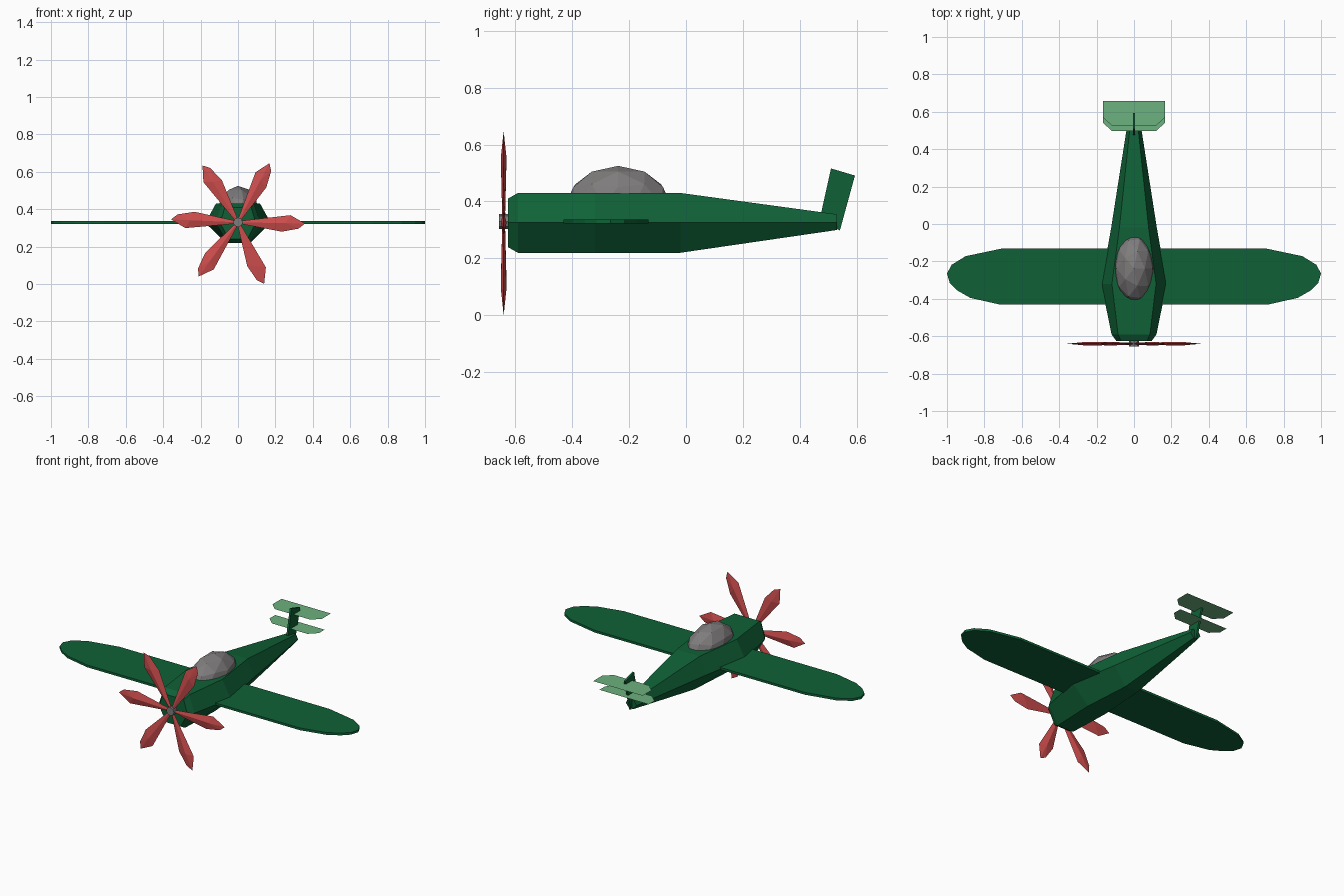
import bpy, bmesh, math
from mathutils import Matrix, Vector

if "Cube" in bpy.data.objects:
    bpy.data.objects.remove(bpy.data.objects["Cube"])


def material(name, rgb):
    m = bpy.data.materials.new(name)
    m.diffuse_color = (*rgb, 1)
    m.use_nodes = True
    m.node_tree.nodes["Principled BSDF"].inputs["Base Color"].default_value = m.diffuse_color
    return m


GREEN = material("dark green", (0.005, 0.12, 0.038))
PALE = material("pale green", (0.15, 0.44, 0.21))
RED = material("propeller red", (0.62, 0.075, 0.075))
GREY = material("canopy grey", (0.21, 0.20, 0.20))


def make(name, bm, mat):
    if name not in ("upper_tailplane", "lower_tailplane"):
        bmesh.ops.recalc_face_normals(bm, faces=bm.faces[:])
    me = bpy.data.meshes.new(name)
    bm.to_mesh(me)
    bm.free()
    me.materials.append(mat)
    ob = bpy.data.objects.new(name, me)
    bpy.context.collection.objects.link(ob)
    return ob


def plate(name, pts, thickness, mat):
    """Extrude an outline of 3D points along a vector."""
    bm = bmesh.new()
    f = bm.faces.new([bm.verts.new(p) for p in pts])
    ext = bmesh.ops.extrude_face_region(bm, geom=[f], use_keep_orig=True)
    vs = [g for g in ext["geom"] if isinstance(g, bmesh.types.BMVert)]
    bmesh.ops.translate(bm, verts=vs, vec=Vector(thickness))
    return make(name, bm, mat)


# Fuselage: six-sided sections (y, mid, top, bottom half-widths, top z, bottom z)
sections = [
    (-0.625, 0.095, 0.070, 0.050, 0.41, 0.24),
    (-0.59, 0.12, 0.085, 0.055, 0.43, 0.22),
    (-0.32, 0.175, 0.118, 0.065, 0.43, 0.22),
    (-0.02, 0.122, 0.078, 0.045, 0.43, 0.22),
    (0.53, 0.036, 0.020, 0.014, 0.355, 0.30),
]
bm = bmesh.new()
rings = []
for y, mid, top, bot, zt, zb in sections:
    ring = [(mid, 0.327), (top, zt), (-top, zt), (-mid, 0.327), (-bot, zb), (bot, zb)]
    rings.append([bm.verts.new((x, y, z)) for x, z in ring])
for a, b in zip(rings, rings[1:]):
    for i in range(6):
        j = (i + 1) % 6
        bm.faces.new((a[i], a[j], b[j], b[i]))
bm.faces.new(rings[0])
bm.faces.new(rings[-1])
make("fuselage", bm, GREEN)

# Wing: one plate with mirrored rounded tips
tip = [(0.72, -0.43), (0.875, -0.395), (0.945, -0.355), (0.985, -0.315),
       (1.0, -0.265), (0.975, -0.218), (0.9, -0.172), (0.71, -0.132)]
outline = tip + [(-x, y) for x, y in reversed(tip)]
plate("wing", [(x, y, 0.322) for x, y in outline], (0, 0, 0.014), GREEN)

# Canopy: low-poly squashed ball sunk in the fuselage
bm = bmesh.new()
bmesh.ops.create_icosphere(bm, subdivisions=2, radius=1)
bmesh.ops.transform(bm, verts=bm.verts[:], matrix=Matrix.Translation((0, -0.238, 0.39))
                    @ Matrix.Diagonal((0.11, 0.185, 0.135, 1)))
make("canopy", bm, GREY)

# Tail fin
fin = [(0.47, 0.34), (0.509, 0.516), (0.593, 0.491), (0.54, 0.298)]
plate("tail_fin", [(-0.006, y, z) for y, z in fin], (0.012, 0, 0), GREEN)

# Two flat tailplanes with clipped front corners
for name, front, back, z in (("upper_tailplane", 0.527, 0.658, 0.472),
                             ("lower_tailplane", 0.498, 0.598, 0.396)):
    half = [(0.12, front), (0.167, front + 0.045), (0.167, back)]
    bm = bmesh.new()
    bm.faces.new([bm.verts.new((x, y, z)) for x, y in
                  half + [(-x, y) for x, y in reversed(half)]])
    make(name, bm, PALE)

# Propeller blades: thin outline with a shallow ridge front and back
PY, PZ = -0.64, 0.33
blade = [(0.015, 0.008), (0.28, 0.043), (0.358, 0.0), (0.325, -0.028),
         (0.235, -0.046), (0.015, -0.008)]
for n, deg in enumerate((-1, 62, 122, 177.5, 234, 293)):
    bm = bmesh.new()
    rim = [bm.verts.new((x, 0, z)) for x, z in blade]
    for side in (-1, 1):
        root = bm.verts.new((0.015, side * 0.005, 0))
        ridge = bm.verts.new((0.255, side * 0.010, 0))
        for a, b in zip(rim[1:], rim[2:-1]):
            bm.faces.new((a, b, ridge))
        bm.faces.new((rim[0], rim[1], ridge, root))
        bm.faces.new((rim[4], rim[5], root, ridge))
    bmesh.ops.transform(bm, verts=bm.verts[:], matrix=Matrix.Translation((0, PY, PZ))
                        @ Matrix.Rotation(-math.radians(deg), 4, 'Y'))
    make(f"propeller_blade_{n + 1}", bm, RED)

# Propeller hub
bm = bmesh.new()
bmesh.ops.create_cone(bm, cap_ends=True, segments=8, radius1=0.026, radius2=0.026, depth=0.04)
bmesh.ops.transform(bm, verts=bm.verts[:], matrix=Matrix.Translation((0, -0.636, PZ))
                    @ Matrix.Rotation(math.pi / 2, 4, 'X'))
make("propeller_hub", bm, GREY)
